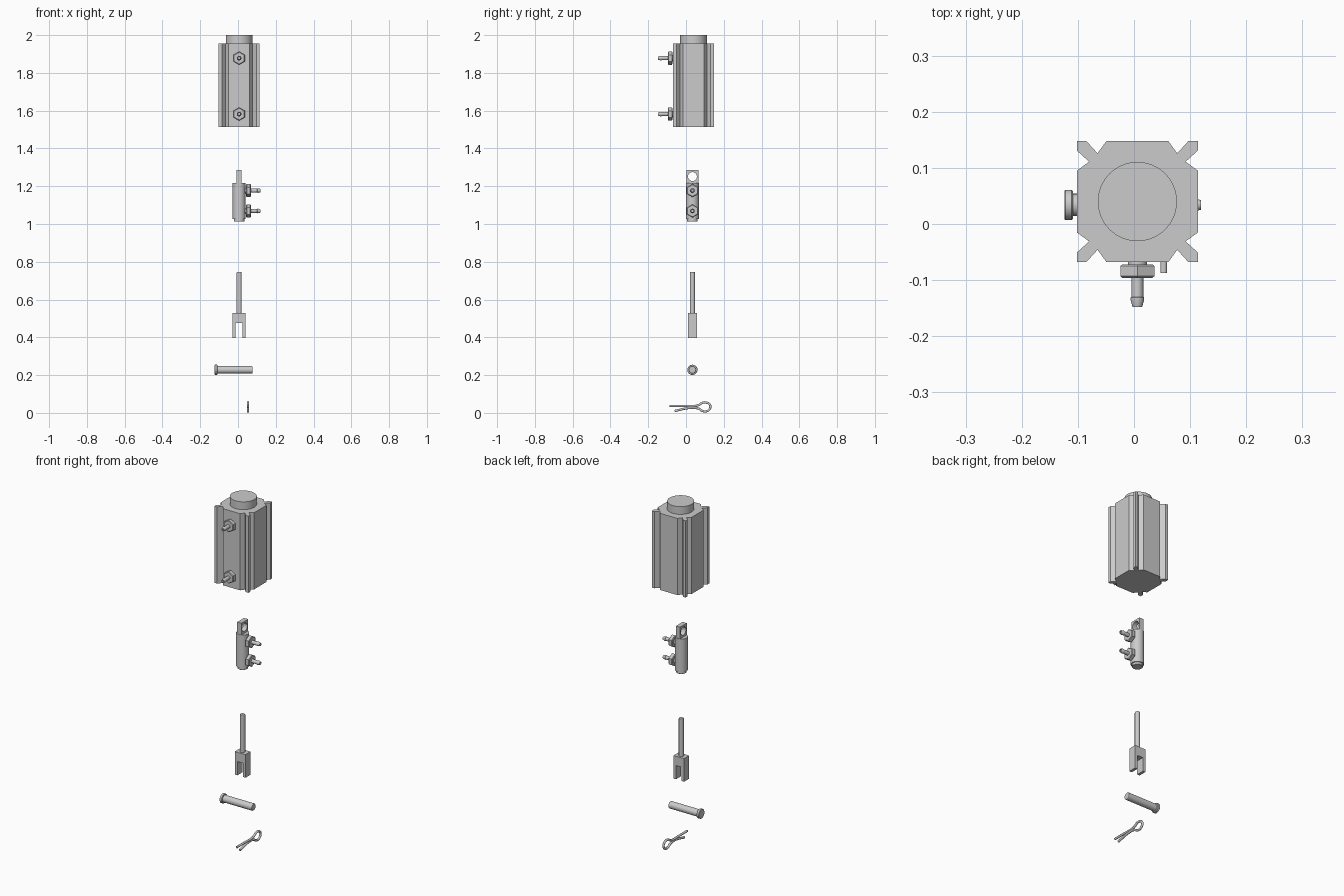
import bpy, bmesh, math
from mathutils import Matrix, Vector

if "Cube" in bpy.data.objects:
    bpy.data.objects.remove(bpy.data.objects["Cube"])

CX, CY = 0.006, 0.034          # common axis of the exploded parts
TO_FRONT = Matrix.Rotation(math.pi / 2, 4, 'X')    # local z -> -y
TO_RIGHT = Matrix.Rotation(math.pi / 2, 4, 'Y')    # local z -> +x


def finish(name, bm, matrix=Matrix(), smooth=True):
    bmesh.ops.remove_doubles(bm, verts=bm.verts, dist=1e-6)
    bmesh.ops.recalc_face_normals(bm, faces=bm.faces)
    bm.transform(matrix)
    mesh = bpy.data.meshes.new(name)
    bm.to_mesh(mesh)
    bm.free()
    obj = bpy.data.objects.new(name, mesh)
    bpy.context.collection.objects.link(obj)
    bpy.ops.object.select_all(action='DESELECT')
    bpy.context.view_layer.objects.active = obj
    obj.select_set(True)
    if smooth:
        bpy.ops.object.shade_smooth_by_angle(angle=math.radians(30))
    return obj


def lathe(name, profile, matrix, sides=40, phase=0.0):
    """Turn (radius, height) points around local z; ends are closed on the axis."""
    bm = bmesh.new()
    pts = [(0, profile[0][1])] + profile + [(0, profile[-1][1])]
    rings = []
    for r, h in pts:
        if r == 0:
            rings.append([bm.verts.new((0, 0, h))] * sides)
        else:
            rings.append([bm.verts.new((r * math.cos(phase + math.tau * i / sides),
                                        r * math.sin(phase + math.tau * i / sides), h))
                          for i in range(sides)])
    for a, b in zip(rings, rings[1:]):
        for i in range(sides):
            j = (i + 1) % sides
            loop = list(dict.fromkeys((a[i], a[j], b[j], b[i])))
            if len(loop) > 2:
                bm.faces.new(loop)
    return finish(name, bm, matrix, sides > 8)


def prism(name, points, depth, matrix):
    """Extrude a flat outline along local z."""
    bm = bmesh.new()
    face = bm.faces.new([bm.verts.new((x, y, 0)) for x, y in points])
    new = bmesh.ops.extrude_face_region(bm, geom=[face])['geom']
    bmesh.ops.translate(bm, vec=(0, 0, depth),
                        verts=[v for v in new if isinstance(v, bmesh.types.BMVert)])
    return finish(name, bm, matrix, False)


def apply_modifiers(obj):
    bpy.context.view_layer.objects.active = obj
    for mod in list(obj.modifiers):
        bpy.ops.object.modifier_apply(modifier=mod.name)


def hose_fitting(name, location, turn, phase):
    m = Matrix.Translation(location) @ turn
    lathe(name + "_nut", [(0.031, 0.004), (0.035, 0.007), (0.035, 0.025), (0.031, 0.028)],
          m, sides=6, phase=phase)
    lathe(name + "_nipple", [(0.017, -0.006), (0.017, 0.005), (0.0105, 0.006), (0.0105, 0.062),
                             (0.0122, 0.063), (0.0122, 0.067), (0.0085, 0.080),
                             (0.0055, 0.080), (0.0055, 0.035)], m, sides=28)


# large housing: quarter outline with a grooved corner rail, repeated four times
quarter = [(0.108, 0.055), (0.086, 0.071), (0.108, 0.091), (0.108, 0.108),
           (0.091, 0.108), (0.071, 0.086), (0.055, 0.108)]
outline = []
for k in range(4):
    rot = Matrix.Rotation(k * math.pi / 2, 2)
    outline += [tuple(rot @ Vector(p)) for p in quarter]
BY = 0.040
prism("housing", outline, 0.442, Matrix.Translation((CX, BY, 1.513)))
lathe("housing_cap", [(0.0705, 0), (0.0705, 0.05)],
      Matrix.Translation((CX, BY, 1.95)), sides=64)
for label, z in (("lower", 1.582), ("upper", 1.878)):
    hose_fitting("housing_fitting_" + label, (CX, BY - 0.108, z), TO_FRONT, math.pi / 2)

# small cylinder with a stepped lower end
lathe("cylinder_barrel", [(0.026, 1.012), (0.028, 1.014), (0.028, 1.026),
                          (0.034, 1.026), (0.034, 1.217)],
      Matrix.Translation((CX, CY, 0)), sides=48)
for label, z in (("lower", 1.069), ("upper", 1.177)):
    hose_fitting("cylinder_fitting_" + label, (CX + 0.0335, CY, z), TO_RIGHT, 0)

# mounting tang with a through hole
tang = prism("cylinder_tang", [(-0.013, -0.031), (0.013, -0.031), (0.013, 0.031), (-0.013, 0.031)],
             0.073, Matrix.Translation((CX, CY, 1.212)))
cutter = lathe("hole_cutter", [(0.0235, -0.05), (0.0235, 0.05)],
               Matrix.Translation((CX, CY, 1.251)) @ TO_RIGHT, sides=40)
cutter.hide_render = True
mod = tang.modifiers.new("hole", 'BOOLEAN')
mod.operation, mod.object, mod.solver = 'DIFFERENCE', cutter, 'EXACT'
apply_modifiers(tang)
bpy.data.objects.remove(cutter)

# piston rod and its fork
lathe("piston_rod", [(0.0115, 0.746), (0.0135, 0.743), (0.0135, 0.525)],
      Matrix.Translation((CX, CY, 0)), sides=32)
fork = [(-0.034, 0.397), (-0.018, 0.397), (-0.018, 0.476), (0.018, 0.476),
        (0.018, 0.397), (0.034, 0.397), (0.034, 0.530), (-0.034, 0.530)]
prism("rod_fork", fork, 0.046, Matrix.Translation((CX, CY + 0.023, 0)) @ TO_FRONT)

# headed pin
lathe("clevis_pin", [(0.025, -0.124), (0.027, -0.122), (0.027, -0.111), (0.025, -0.109),
                     (0.020, -0.109), (0.020, 0.073), (0.018, 0.076)],
      Matrix.Translation((0, CY, 0.228)) @ TO_RIGHT, sides=40)

# cotter pin: one bent wire in the y-z plane
path = [(-0.087, 0.037), (-0.01, 0.037), (0.050, 0.037), (0.068, 0.042), (0.086, 0.053),
        (0.107, 0.055), (0.124, 0.046), (0.129, 0.032), (0.123, 0.017), (0.106, 0.008),
        (0.086, 0.011), (0.068, 0.022), (0.050, 0.026), (0.010, 0.025), (-0.060, 0.010)]
curve = bpy.data.curves.new("cotter_pin", 'CURVE')
curve.dimensions = '3D'
curve.bevel_depth, curve.bevel_resolution = 0.0062, 3
curve.resolution_u, curve.use_fill_caps = 6, True
spline = curve.splines.new('BEZIER')
spline.bezier_points.add(len(path) - 1)
for bp, (y, z) in zip(spline.bezier_points, path):
    bp.co = (0.053, y, z)
    bp.handle_left_type = bp.handle_right_type = 'AUTO'
cotter = bpy.data.objects.new("cotter_pin", curve)
bpy.context.collection.objects.link(cotter)
bpy.ops.object.select_all(action='DESELECT')
bpy.context.view_layer.objects.active = cotter
cotter.select_set(True)
bpy.ops.object.convert(target='MESH')
bpy.ops.object.shade_smooth_by_angle(angle=math.radians(50))
